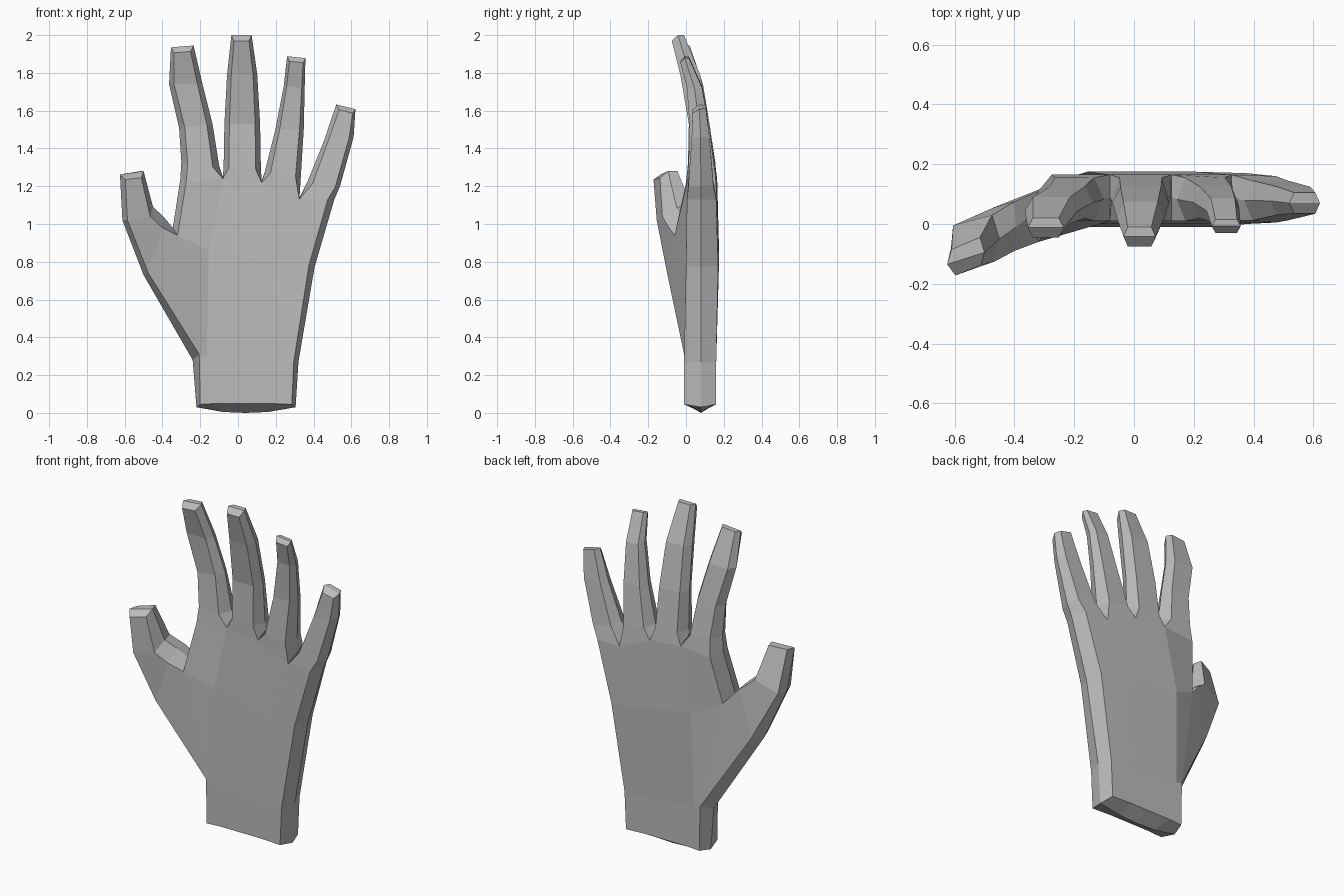
import bpy, bmesh

bm = bmesh.new()


def vert(x, y, z):
    return bm.verts.new((x, y, z))


def face(*vs):
    bm.faces.new(vs)


def bridge(a, b):
    """Join two closed rings with quads."""
    for i in range(len(a)):
        j = (i + 1) % len(a)
        face(a[i], a[j], b[j], b[i])


def cap(r):
    """Close a six-sided ring with two quads folded on the side ridges."""
    face(r[1], r[0], r[5], r[4])
    face(r[1], r[4], r[3], r[2])


def finger_ring(xl, zl, xr, zr, yf, yb, inset, drop):
    """Six-sided section: flat front and back with a ridge on each side."""
    dx, dz, ym = (xr - xl) * inset, (zr - zl) * inset, (yf + yb) / 2
    return [vert(xl + dx, yf, zl + dz - drop), vert(xl, ym, zl),
            vert(xl + dx, yb, zl + dz), vert(xr - dx, yb, zr - dz),
            vert(xr, ym, zr), vert(xr - dx, yf, zr - dz - drop)]


def loft(base, rings):
    for r in rings:
        bridge(base, r)
        base = r
    cap(base)


# palm rows: (x, z) of the five columns, from wrist to finger valleys
rows = [
    [(-.20, .045), (-.12, .05), (.04, .05), (.16, .05), (.285, .045)],
    [(-.205, .31), (-.165, .30), (.03, .28), (.17, .27), (.295, .27)],
    [(-.32, .94), (-.155, .86), (.03, .83), (.20, .80), (.375, .78)],
    [(-.275, 1.22), (-.08, 1.24), (.125, 1.22), (.325, 1.13), (.475, 1.13)],
]
front_y = [[-.01] * 5, [-.01, -.01, -.01, -.01, -.01],
           [-.06, .0, .0, .0, .0], [.0, .01, .01, .01, .005]]
back_y = [[.16] * 5, [.16] * 5, [.11, .175, .175, .175, .17],
          [.165, .165, .165, .165, .16]]
front = [[vert(x, y, z) for (x, z), y in zip(r, ys)] for r, ys in zip(rows, front_y)]
back = [[vert(x, y, z) for (x, z), y in zip(r, ys)] for r, ys in zip(rows, back_y)]

# side ridges, wrist underside ridge and valley floors
left = [vert(-.22, .08, .03), vert(-.24, .08, .28),
        vert(-.345, .03, .98), vert(-.305, .085, 1.24)]
right = [vert(.305, .08, .03), vert(.32, .08, .27),
         vert(.405, .08, .77), vert(.51, .08, 1.13)]
bottom = [left[0], vert(-.08, .08, .005), vert(.04, .08, 0),
          vert(.16, .08, .005), right[0]]
valley = [left[3], vert(-.08, .09, 1.25), vert(.125, .09, 1.23),
          vert(.325, .09, 1.14), right[3]]

# palm surfaces
for r in range(3):
    for g in (front, back):
        for c in range(4):
            face(g[r][c], g[r][c + 1], g[r + 1][c + 1], g[r + 1][c])
        face(g[r][4], right[r], right[r + 1], g[r + 1][4])
        if r != 1:                      # the thumb grows from the open side
            face(g[r][0], left[r], left[r + 1], g[r + 1][0])
for g in (front, back):
    for c in range(4):
        face(g[0][c], g[0][c + 1], bottom[c + 1], bottom[c])

# fingers: left x, z, right x, z, front y, back y, side inset, front drop
fingers = [
    [(-.300, 1.33, -.100, 1.31, .01, .155, .17, .01),
     (-.312, 1.51, -.135, 1.53, .02, .125, .17, 0),
     (-.365, 1.74, -.188, 1.74, .0, .09, .15, 0),
     (-.355, 1.935, -.235, 1.945, -.045, .02, .14, .03)],
    [(-.076, 1.31, .121, 1.30, .01, .155, .14, .01),
     (-.072, 1.53, .117, 1.53, .015, .125, .14, 0),
     (-.058, 1.79, .102, 1.79, -.03, .075, .14, 0),
     (-.035, 2.0, .072, 2.0, -.075, -.01, .13, .03)],
    [(.143, 1.28, .333, 1.26, .01, .155, .15, .01),
     (.198, 1.50, .348, 1.50, .02, .125, .15, 0),
     (.242, 1.73, .353, 1.72, .005, .085, .14, 0),
     (.260, 1.888, .357, 1.878, -.03, .015, .13, .025)],
    [(.370, 1.23, .540, 1.20, .012, .145, .15, .01),
     (.455, 1.44, .612, 1.46, .03, .125, .15, 0),
     (.520, 1.633, .622, 1.608, .035, .105, .15, .025)],
]
for i, spec in enumerate(fingers):
    base = [front[3][i], valley[i], back[3][i],
            back[3][i + 1], valley[i + 1], front[3][i + 1]]
    loft(base, [finger_ring(*s) for s in spec])

# thumb: outer front, ridge, back, then inner back, ridge, front
thumb = [
    [(-.475, -.10, .74), (-.50, -.02, .73), (-.47, .055, .75),
     (-.40, .075, 1.03), (-.395, -.01, 1.04), (-.40, -.09, .98)],
    [(-.585, -.155, 1.02), (-.612, -.08, 1.02), (-.605, -.005, 1.03),
     (-.475, .03, 1.09), (-.45, -.05, 1.09), (-.465, -.125, 1.04)],
    [(-.597, -.172, 1.235), (-.625, -.135, 1.262), (-.61, -.085, 1.265),
     (-.515, -.045, 1.28), (-.50, -.095, 1.28), (-.512, -.138, 1.245)],
]
base = [front[1][0], left[1], back[1][0], back[2][0], left[2], front[2][0]]
loft(base, [[vert(*p) for p in ring] for ring in thumb])

# finished hand, flat shaded
bmesh.ops.recalc_face_normals(bm, faces=bm.faces)
mesh = bpy.data.meshes.new("hand")
bm.to_mesh(mesh)
bm.free()
grey = bpy.data.materials.new("plain grey")
grey.diffuse_color = (.5, .5, .5, 1)
mesh.materials.append(grey)
hand = bpy.data.objects.new("hand", mesh)
bpy.context.collection.objects.link(hand)
